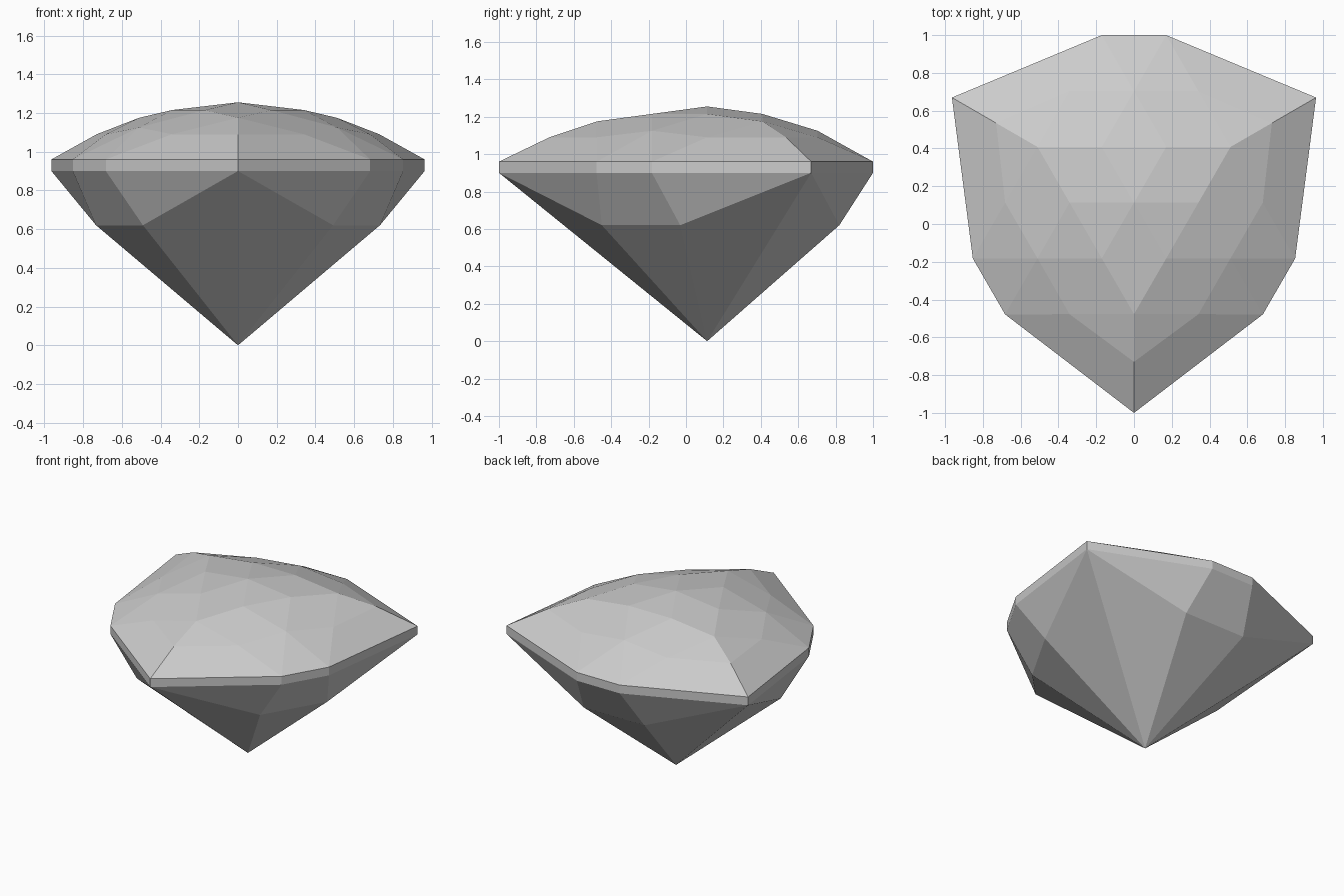
import bpy, bmesh, math
from math import radians, cos, sin

cube = bpy.data.objects.get("Cube")
if cube:
    bpy.data.objects.remove(cube, do_unlink=True)

CENTRE_Y = 0.113
CORNER, SIDE = -90, -30    # directions of a point and of a flat side


def ring(bm, radius, z, direction, spread=0):
    """Three-fold ring of points, doubled into mirrored pairs by spread."""
    for turn in (0, 120, 240):
        for offset in ({-spread, spread}):
            a = radians(direction + turn + offset)
            bm.verts.new((radius * cos(a), CENTRE_Y + radius * sin(a), z))


bm = bmesh.new()

# Crown: apex and facet rings
bm.verts.new((0, CENTRE_Y, 1.255))
ring(bm, 0.341, 1.215, SIDE, 30)
ring(bm, 0.59, 1.175, CORNER)
ring(bm, 0.59, 1.125, SIDE)
ring(bm, 0.682, 1.09, SIDE, 30)
ring(bm, 0.843, 1.09, CORNER)

# Girdle: vertical band with three points and three short sides
for z in (0.96, 0.9):
    ring(bm, 1.113, z, CORNER)
    ring(bm, 0.903, z, SIDE, 10.9)

# Pavilion: lower ring and bottom tip
ring(bm, 0.747, 0.62, SIDE, 18.9)
bm.verts.new((0, CENTRE_Y, 0))

# Flat facets, merging those in one plane
bmesh.ops.convex_hull(bm, input=bm.verts[:])
bmesh.ops.dissolve_limit(bm, angle_limit=radians(1.5),
                         verts=bm.verts[:], edges=bm.edges[:])
bmesh.ops.recalc_face_normals(bm, faces=bm.faces[:])

mesh = bpy.data.meshes.new("cut_gem")
bm.to_mesh(mesh)
bm.free()
gem = bpy.data.objects.new("cut_gem", mesh)
bpy.context.collection.objects.link(gem)

# Pale grey stone
mat = bpy.data.materials.new("pale grey")
mat.use_nodes = True
colour = (0.6, 0.6, 0.6, 1)
mat.diffuse_color = colour
mat.node_tree.nodes["Principled BSDF"].inputs["Base Color"].default_value = colour
mesh.materials.append(mat)
